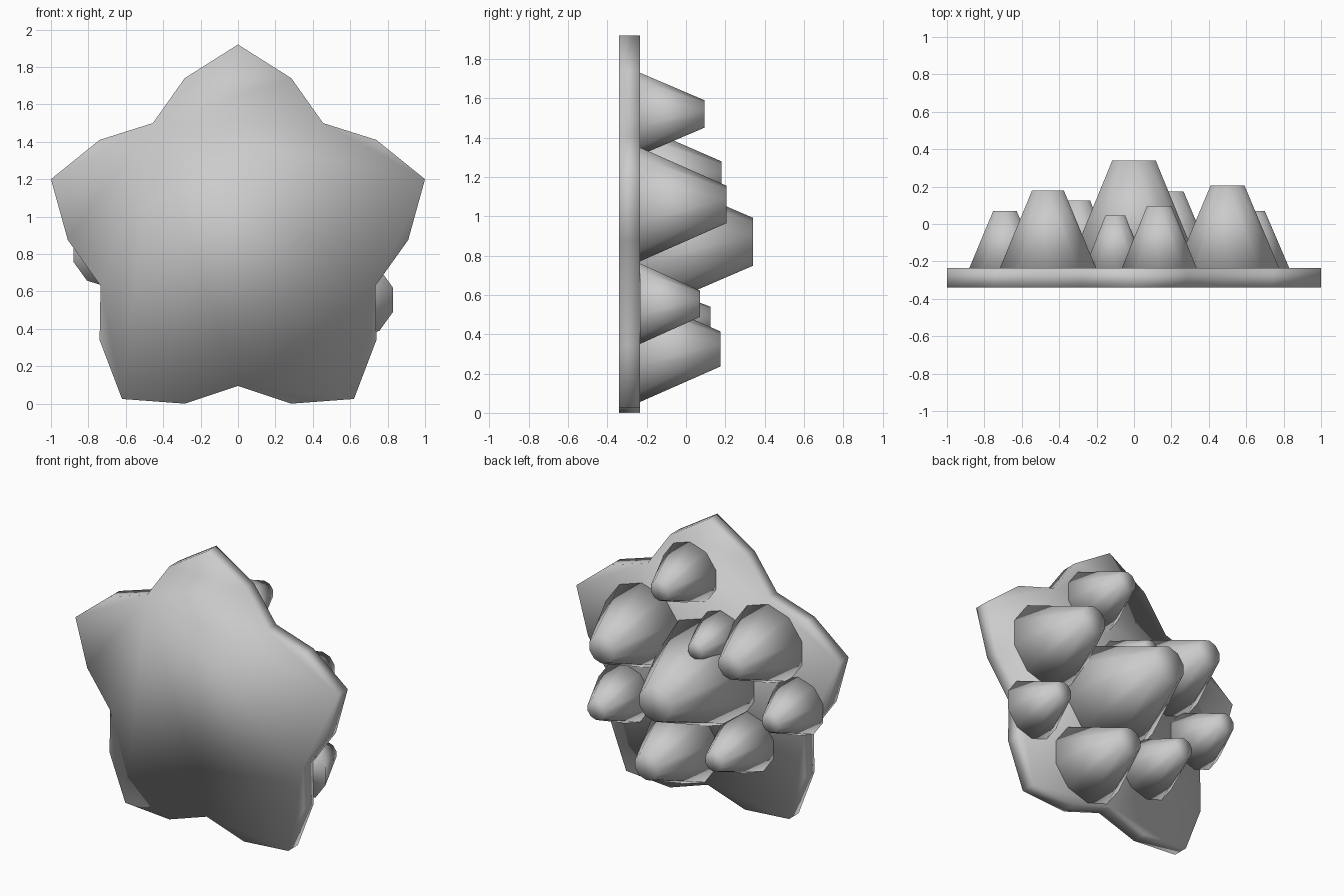
import bpy, bmesh, math
from mathutils import Matrix

if "Cube" in bpy.data.objects:
    bpy.data.objects.remove(bpy.data.objects["Cube"])

FRONT, BACK = -0.34, -0.235

grey = bpy.data.materials.new("light_grey")
grey.diffuse_color = (0.6, 0.6, 0.6, 1)
grey.use_nodes = True
grey.node_tree.nodes["Principled BSDF"].inputs["Base Color"].default_value = grey.diffuse_color


def finish(bm, name):
    bmesh.ops.recalc_face_normals(bm, faces=bm.faces)
    for f in bm.faces:
        f.smooth = True
    mesh = bpy.data.meshes.new(name)
    bm.to_mesh(mesh)
    bm.free()
    mesh.materials.append(grey)
    obj = bpy.data.objects.new(name, mesh)
    bpy.context.collection.objects.link(obj)
    return obj


# Star plate: half outline mirrored across x, then extruded backwards
half = [(0, 1.92), (0.285, 1.74), (0.455, 1.50), (0.74, 1.41), (1.0, 1.20),
        (0.91, 0.875), (0.735, 0.63), (0.74, 0.34), (0.62, 0.025),
        (0.285, 0.0), (0, 0.095)]
outline = half + [(-x, z) for x, z in reversed(half[1:-1])]
bm = bmesh.new()
face = bm.faces.new([bm.verts.new((x, FRONT, z)) for x, z in outline])
ext = bmesh.ops.extrude_face_region(bm, geom=[face], use_keep_orig=True)
for v in ext["geom"]:
    if isinstance(v, bmesh.types.BMVert):
        v.co.y = BACK
finish(bm, "star_plate")


# Ten-sided tapered studs on the back of the plate
def stud(name, x, z, radius, tip_y):
    depth = tip_y - BACK
    bm = bmesh.new()
    bmesh.ops.create_cone(bm, cap_ends=True, segments=10, radius1=radius,
                          radius2=radius * 0.33, depth=depth)
    # corner pointing straight up, axis turned towards +y
    turn = Matrix.Rotation(math.radians(-90), 4, 'X')
    bm.transform(Matrix.Translation((x, BACK + depth / 2, z)) @ turn)
    finish(bm, name)


stud("stud_centre", 0.0, 0.87, 0.37, 0.34)
stud("stud_top", 0.135, 1.52, 0.21, 0.095)
stud("stud_upper_right", 0.50, 1.06, 0.29, 0.205)
stud("stud_upper_left", -0.46, 1.19, 0.27, 0.18)
stud("stud_upper_small", -0.10, 1.15, 0.17, 0.045)
stud("stud_side_left", -0.69, 0.82, 0.20, 0.07)
stud("stud_side_right", 0.635, 0.555, 0.205, 0.07)
stud("stud_lower_right", 0.18, 0.325, 0.27, 0.175)
stud("stud_lower_left", -0.30, 0.47, 0.21, 0.125)
